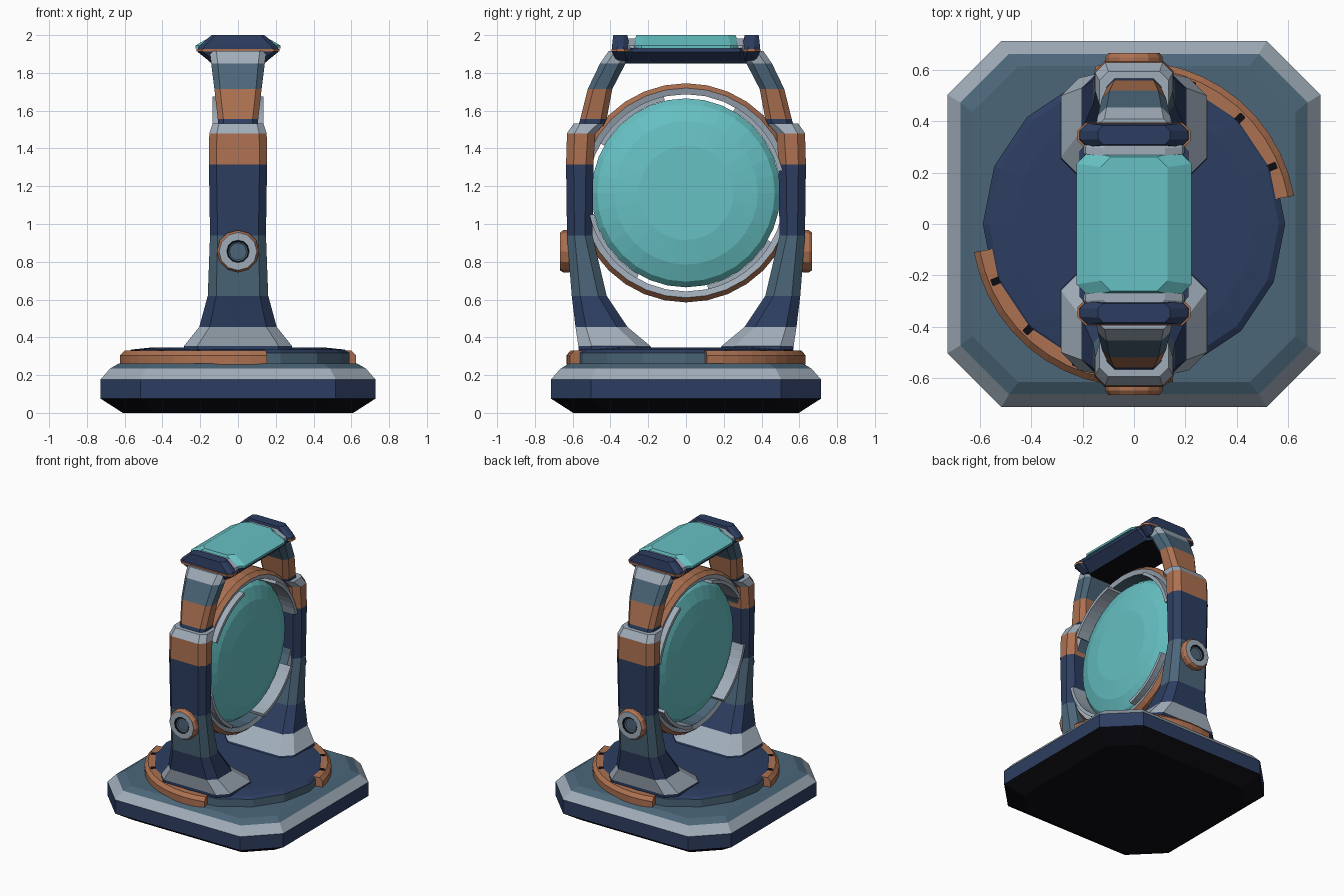
import bpy, bmesh
from math import sin, cos, pi, radians
from mathutils import Vector, Matrix

cube = bpy.data.objects.get("Cube")
if cube:
    bpy.data.objects.remove(cube, do_unlink=True)


def material(name, *srgb):
    col = [c ** 2.2 for c in srgb] + [1]
    m = bpy.data.materials.new(name)
    m.use_nodes = True
    m.diffuse_color = col
    bsdf = m.node_tree.nodes["Principled BSDF"]
    bsdf.inputs["Base Color"].default_value = col
    bsdf.inputs["Roughness"].default_value = 0.6
    return m


PALETTE = [material("navy", .19, .25, .38), material("slate", .30, .40, .47),
           material("light_grey", .62, .67, .72), material("copper", .67, .44, .32),
           material("teal", .40, .75, .76), material("black", .08, .08, .10)]
NAVY, SLATE, GREY, COPPER, TEAL, BLACK = range(6)


def loft(name, rings, mat, start=None, end=None, loop=False, mirror=False):
    """Skin point rings; mat(i, j) colours band i, edge j."""
    bm = bmesh.new()
    vs = [[bm.verts.new(p) for p in r] for r in rings]
    n = len(vs[0])
    for i in range(len(vs) if loop else len(vs) - 1):
        a, b = vs[i], vs[(i + 1) % len(vs)]
        for j in range(n):
            k = (j + 1) % n
            bm.faces.new((a[j], a[k], b[k], b[j])).material_index = mat(i, j)
    if not loop:
        bm.faces.new(vs[0]).material_index = mat(0, 0) if start is None else start
        bm.faces.new(vs[-1]).material_index = mat(len(vs) - 2, 0) if end is None else end
    bmesh.ops.recalc_face_normals(bm, faces=bm.faces)
    me = bpy.data.meshes.new(name)
    bm.to_mesh(me)
    bm.free()
    for m in PALETTE:
        me.materials.append(m)
    ob = bpy.data.objects.new(name, me)
    bpy.context.collection.objects.link(ob)
    if mirror:
        mod = ob.modifiers.new("Mirror", 'MIRROR')
        mod.use_axis = (False, True, False)
    return ob


def octagon(x, y0, y1, c, z, z_in=None):
    """Rectangle with cut corners, flat in z."""
    pts = [(x, y0 + c), (x, y1 - c), (x - c, y1), (c - x, y1),
           (-x, y1 - c), (-x, y0 + c), (c - x, y0), (x - c, y0)]
    return [Vector((px, py, z)) for px, py in pts]


def circle(r, h, n, axis, centre=(0, 0, 0)):
    c = Vector(centre)
    out = []
    for k in range(n):
        u, v = r * cos(2 * pi * k / n), r * sin(2 * pi * k / n)
        out.append(c + Vector({'X': (h, u, v), 'Y': (u, h, v), 'Z': (u, v, h)}[axis]))
    return out


def sweep(profile, a0, a1, steps, axis, centre=(0, 0, 0), closed=False):
    """Cross-section of (radius, height) carried round an axis, in degrees."""
    c = Vector(centre)
    rings = []
    for k in range(steps if closed else steps + 1):
        a = radians(a0 + (a1 - a0) * k / steps)
        rings.append([c + Vector((h, r * cos(a), r * sin(a)) if axis == 'X'
                                 else (r * cos(a), r * sin(a), h)) for r, h in profile])
    return rings


def bands(*cols):
    return lambda i, j: cols[i]


# Plinth with cut corners
plinth = [(.61, .16, 0), (.727, .21, .075), (.727, .21, .178), (.677, .19, .235), (.63, .18, .262)]
loft("plinth", [octagon(h, .013 - h, h - .013, c, z) for h, c, z in plinth],
     bands(BLACK, NAVY, GREY, SLATE), BLACK, SLATE)

# Turntable disc
disc = [(.59, .25), (.59, .318), (.565, .335), (.47, .345)]
loft("turntable", [circle(r, z, 16, 'Z') for r, z in disc], bands(SLATE, NAVY, NAVY), NAVY, NAVY)

# Copper rails round the disc, with dark slots on top
rail = [(.547, .255), (.634, .255), (.634, .305), (.61, .33), (.547, .33)]
for side, turn in (("left", 0), ("right", 180)):
    loft("rail_" + side, sweep(rail, turn + 10, turn + 104, 12, 'Z'), lambda i, j: COPPER)
    for k in (1, 2, 3):
        slot = loft(f"rail_slot_{side}_{k}",
                    [octagon(.024, -.014, .014, .003, z) for z in (.327, .333)], lambda i, j: BLACK)
        slot.matrix_world = (Matrix.Rotation(radians(turn + 22.5 * k), 4, 'Z')
                             @ Matrix.Translation((.578, 0, 0)))

# Lower arms: half width, inner y, outer y, corner cut, height
lower = [(.285, .18, .57, .07, .335), (.285, .19, .57, .07, .355), (.205, .31, .585, .055, .455),
         (.16, .42, .605, .045, .62), (.148, .495, .63, .04, .94), (.154, .49, .635, .04, 1.315),
         (.152, .48, .63, .04, 1.48), (.135, .43, .595, .035, 1.532)]
loft("lower_arm", [octagon(*s) for s in lower],
     bands(NAVY, GREY, NAVY, SLATE, NAVY, COPPER, GREY), mirror=True)

# Upper arms leaning inwards
upper = [(.105, .425, .57, .03, 1.52), (.107, .42, .56, .03, 1.555), (.125, .39, .52, .03, 1.715),
         (.142, .32, .455, .035, 1.85), (.15, .26, .41, .035, 1.915)]
loft("upper_arm", [octagon(*s) for s in upper], bands(NAVY, COPPER, SLATE, GREY), mirror=True)

# Round side knobs
knob = [(.105, .60), (.112, .62), (.112, .65), (.10, .667), (.06, .667), (.052, .655), (.045, .65)]
loft("side_knob", [circle(r, h, 12, 'Y', (0, 0, .855)) for r, h in knob],
     bands(COPPER, COPPER, COPPER, GREY, BLACK, SLATE), COPPER, SLATE, mirror=True)

# Ring frame around the lens
HUB = (0, 0, 1.165)
frame = [(.58, -.07), (.58, .07), (.555, .10), (.522, .09), (.522, -.09), (.555, -.10)]
frame_cols = (COPPER, COPPER, GREY, SLATE, GREY, COPPER)
loft("ring_frame", sweep(frame, 0, 360, 32, 'X', HUB, True), lambda i, j: frame_cols[j], loop=True)

# Clips inside the frame, standing proud on both faces
clip = [(.50, -.135), (.524, -.135), (.524, .135), (.50, .135)]
for k in range(4):
    loft(f"lens_clip_{k + 1}", sweep(clip, 13 + 90 * k, 60 + 90 * k, 8, 'X', HUB), lambda i, j: GREY)

# Domed lens
half = [(.25, .115), (.38, .095), (.47, .06), (.50, .025)]
lens = [(r, -h) for r, h in half] + [(r, h) for r, h in reversed(half)]
loft("lens", [circle(r, h, 32, 'X', HUB) for r, h in lens], lambda i, j: TEAL)

# Top bridge
bridge = [(.14, -.32, .32, .03, 1.85), (.16, -.325, .325, .03, 1.868),
          (.212, -.325, .325, .04, 1.91), (.212, -.325, .325, .04, 1.932)]
loft("bridge", [octagon(*s) for s in bridge], lambda i, j: NAVY, BLACK)
panel = [(.225, -.285, .285, .05, 1.93), (.225, -.285, .285, .05, 1.945), (.13, -.262, .262, .04, 2.0)]
loft("bridge_panel", [octagon(*s) for s in panel], lambda i, j: TEAL)

# Bridge ends: collar, copper trim and cap
collar = [(.20, .26, .315, .015, 1.925), (.19, .26, .315, .015, 1.945), (.12, .25, .31, .015, 1.982)]
loft("bridge_collar", [octagon(*s) for s in collar], lambda i, j: GREY, mirror=True)
cap_base = [(.15, .29, .37, .02, 1.865), (.213, .295, .392, .03, 1.912)]
loft("cap_base", [octagon(*s) for s in cap_base], lambda i, j: NAVY, mirror=True)
trim = [(.22, .295, .395, .03, z) for z in (1.912, 1.926)]
loft("cap_trim", [octagon(*s) for s in trim], lambda i, j: COPPER, mirror=True)
cap = [(.213, .30, .392, .03, 1.926), (.208, .30, .392, .03, 1.94), (.14, .31, .385, .02, 2.0)]
loft("cap", [octagon(*s) for s in cap], lambda i, j: NAVY, mirror=True)
